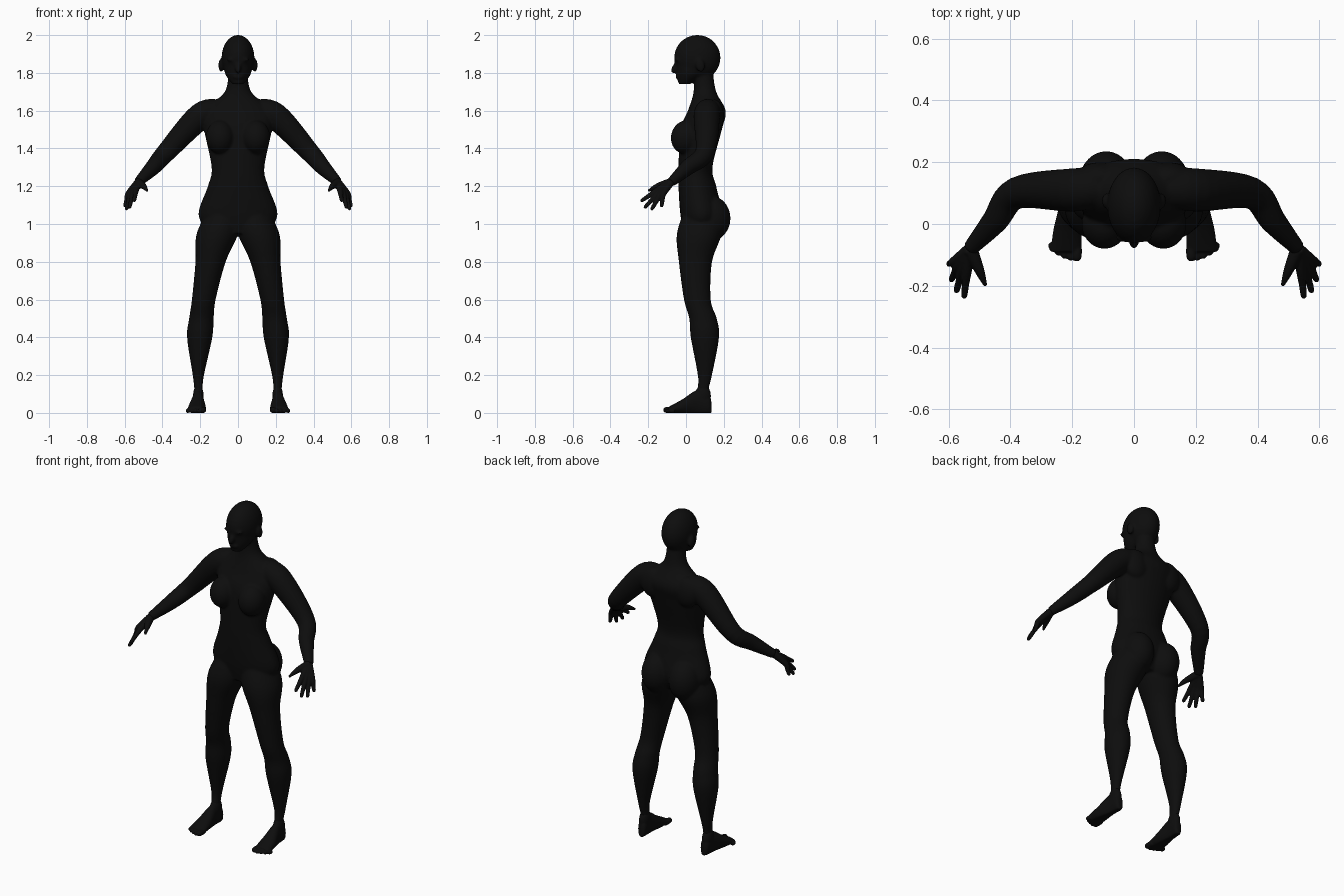
import bpy
import bmesh
import math
from mathutils import Matrix, Vector

if "Cube" in bpy.data.objects:
    bpy.data.objects.remove(bpy.data.objects["Cube"])

skin = bpy.data.materials.new("matte_black")
skin.use_nodes = True
black = (0.004, 0.004, 0.004, 1)
skin.diffuse_color = black
skin.node_tree.nodes["Principled BSDF"].inputs["Base Color"].default_value = black

SIDES = 28
STEPS = 6


def spline(rows):
    """Catmull-Rom interpolation through rows of equal length."""
    points = [Vector(row) for row in rows]
    padded = [points[0], *points, points[-1]]
    result = []
    for before, start, end, after in zip(padded, padded[1:], padded[2:], padded[3:]):
        tangent_in = (end - before) / 2
        tangent_out = (after - start) / 2
        for step in range(STEPS):
            t = step / STEPS
            ease = t * t * (3 - 2 * t)
            result.append(start.lerp(end, ease)
                          + tangent_in * t * (1 - t) ** 2
                          - tangent_out * t * t * (1 - t))
    return result + [points[-1]]


def skin_rings(bm, rings):
    """Bridge consecutive rings of points and close both ends."""
    loops = [[bm.verts.new(point) for point in ring] for ring in rings]
    for lower, upper in zip(loops, loops[1:]):
        for i in range(SIDES):
            j = (i + 1) % SIDES
            bm.faces.new((lower[i], lower[j], upper[j], upper[i]))
    bm.faces.new(loops[0])
    bm.faces.new(loops[-1])


def circle():
    for i in range(SIDES):
        angle = math.tau * i / SIDES
        yield math.cos(angle), math.sin(angle)


def column(bm, rows, side=1):
    """Level ellipses: height, centre x, centre y, radius x, radius y."""
    skin_rings(bm, [[(side * (x + rx * c), y + ry * s, z) for c, s in circle()]
                    for z, x, y, rx, ry in spline(rows)])


def limb(bm, rows, side=1):
    """Round tube through x, y, z, radius."""
    points = spline(rows)
    rings = []
    for i, point in enumerate(points):
        ahead = points[min(i + 1, len(points) - 1)].xyz
        behind = points[max(i - 1, 0)].xyz
        turn = (ahead - behind).to_track_quat("Z", "Y")
        ring = []
        for c, s in circle():
            spot = point.xyz + turn @ Vector((c, s, 0)) * point.w
            ring.append((side * spot.x, spot.y, spot.z))
        rings.append(ring)
    skin_rings(bm, rings)


def ball(bm, centre, size, side=1, tilt=0):
    x, y, z = centre
    matrix = (Matrix.Translation((side * x, y, z)) @ Matrix.Rotation(tilt, 4, "X")
              @ Matrix.Diagonal((*size, 1)))
    bmesh.ops.create_uvsphere(bm, u_segments=SIDES, v_segments=SIDES // 2,
                              radius=1, matrix=matrix)


def finish(bm, name, voxel, smoothing):
    """Fuse the overlapping volumes into one smooth skin."""
    bmesh.ops.recalc_face_normals(bm, faces=bm.faces)
    mesh = bpy.data.meshes.new(name)
    bm.to_mesh(mesh)
    bm.free()
    mesh.materials.append(skin)
    obj = bpy.data.objects.new(name, mesh)
    bpy.context.collection.objects.link(obj)
    fuse = obj.modifiers.new("fuse", "REMESH")
    fuse.mode = "VOXEL"
    fuse.voxel_size = voxel
    fuse.use_smooth_shade = True
    soften = obj.modifiers.new("soften", "SMOOTH")
    soften.factor = 0.5
    soften.iterations = smoothing


# Torso, neck and jaw: height, half width, centre y, half depth
torso = [(0.95, 0.15, 0.07, 0.08), (1.05, 0.21, 0.08, 0.11), (1.2, 0.16, 0.06, 0.1),
         (1.3, 0.14, 0.05, 0.09), (1.5, 0.18, 0.08, 0.11), (1.6, 0.18, 0.11, 0.1),
         (1.7, 0.07, 0.1, 0.06), (1.82, 0.05, 0.09, 0.05)]
jaw = [(1.74, 0.03, -0.01, 0.03), (1.8, 0.07, 0.03, 0.08), (1.9, 0.08, 0.05, 0.11)]

# Leg: height, radius, centre y
leg = [(0.05, 0.02, 0.09), (0.12, 0.022, 0.09), (0.2, 0.03, 0.1), (0.4, 0.067, 0.1),
       (0.5, 0.065, 0.09), (0.6, 0.063, 0.06), (0.8, 0.08, 0.05), (0.95, 0.11, 0.07),
       (1.1, 0.08, 0.09)]

# Arm: x, y, z, radius
wrist = (0.53, -0.08, 1.22)
arm = [(0.1, 0.12, 1.6, 0.06), (0.2, 0.11, 1.57, 0.07), (0.38, 0.1, 1.38, 0.052),
       (0.45, 0.01, 1.3, 0.042), (*wrist, 0.025)]

body = bmesh.new()
for rows in (torso, jaw):
    column(body, [(z, 0, y, width, depth) for z, width, y, depth in rows])

# Skull, nose, lips
ball(body, (0, 0.06, 1.88), (0.087, 0.123, 0.121))
ball(body, (0, -0.06, 1.825), (0.016, 0.016, 0.03), tilt=-0.4)
ball(body, (0, -0.04, 1.78), (0.03, 0.016, 0.014))

for side in (1, -1):
    # Legs spread apart towards the ankles
    column(body, [(z, 0.21 - 0.18 * (z - 0.2) ** 2, y, r, r + 0.008)
                  for z, r, y in leg], side)
    limb(body, arm, side)
    # Breast, buttock, shoulder blade, ear, brow
    ball(body, (0.095, 0, 1.46), (0.075, 0.08, 0.09), side, tilt=-0.25)
    ball(body, (0.09, 0.13, 1.03), (0.09, 0.106, 0.12), side)
    ball(body, (0.11, 0.15, 1.57), (0.08, 0.05, 0.09), side)
    ball(body, (0.09, 0.075, 1.84), (0.014, 0.024, 0.036), side, tilt=0.2)
    ball(body, (0.03, -0.045, 1.87), (0.03, 0.015, 0.01), side)
finish(body, "body", 0.007, 6)

# Hand landmarks
index_knuckle, little_knuckle = Vector((0.54, -0.15, 1.18)), Vector((0.58, -0.12, 1.16))
index_tip, little_tip = Vector((0.55, -0.24, 1.12)), Vector((0.6, -0.13, 1.09))
middle_reach = Vector((0.01, -0.02, -0.03))

# Foot: y, half width, height
foot = [(0.135, 0.01, 0.05), (0.12, 0.025, 0.09), (0.06, 0.03, 0.11),
        (-0.02, 0.045, 0.065), (-0.09, 0.05, 0.03)]

for side, label in ((1, "left"), (-1, "right")):
    # Palm and fingers fan out from the wrist
    hand = bmesh.new()
    for i in range(4):
        fan = i / 3
        knuckle = index_knuckle.lerp(little_knuckle, fan)
        tip = index_tip.lerp(little_tip, fan) + middle_reach * math.sin(math.pi * fan)
        limb(hand, [(*wrist, 0.02), (*knuckle, 0.016), (*knuckle.lerp(tip, 0.5), 0.012),
                    (*knuckle.lerp(tip, 0.9), 0.01), (*tip, 0.005)], side)
    # Thumb
    limb(hand, [(*wrist, 0.024), (0.5, -0.15, 1.2, 0.016), (0.48, -0.2, 1.175, 0.006)], side)
    finish(hand, label + "_hand", 0.004, 2)

    # Foot with a flat sole, ankle and toes
    sole = bmesh.new()
    rings = []
    for y, width, height in spline(foot):
        rings.append([(side * (0.215 - y / 20 + width * c), y,
                       max(0, height / 2 * (1 + 1.2 * s)))
                      for c, s in circle()])
    skin_rings(sole, rings)
    ball(sole, (0.21, 0.09, 0.09), (0.028, 0.042, 0.06), side)
    for i in range(5):
        x, tip = 0.185 + 0.02 * i, 0.002 * i * i - 0.12
        r = 0.011 if i else 0.016
        limb(sole, [(x, -0.06, r, r), (x, tip + r, r, r), (x, tip, r, r / 2)], side)
    finish(sole, label + "_foot", 0.004, 3)
